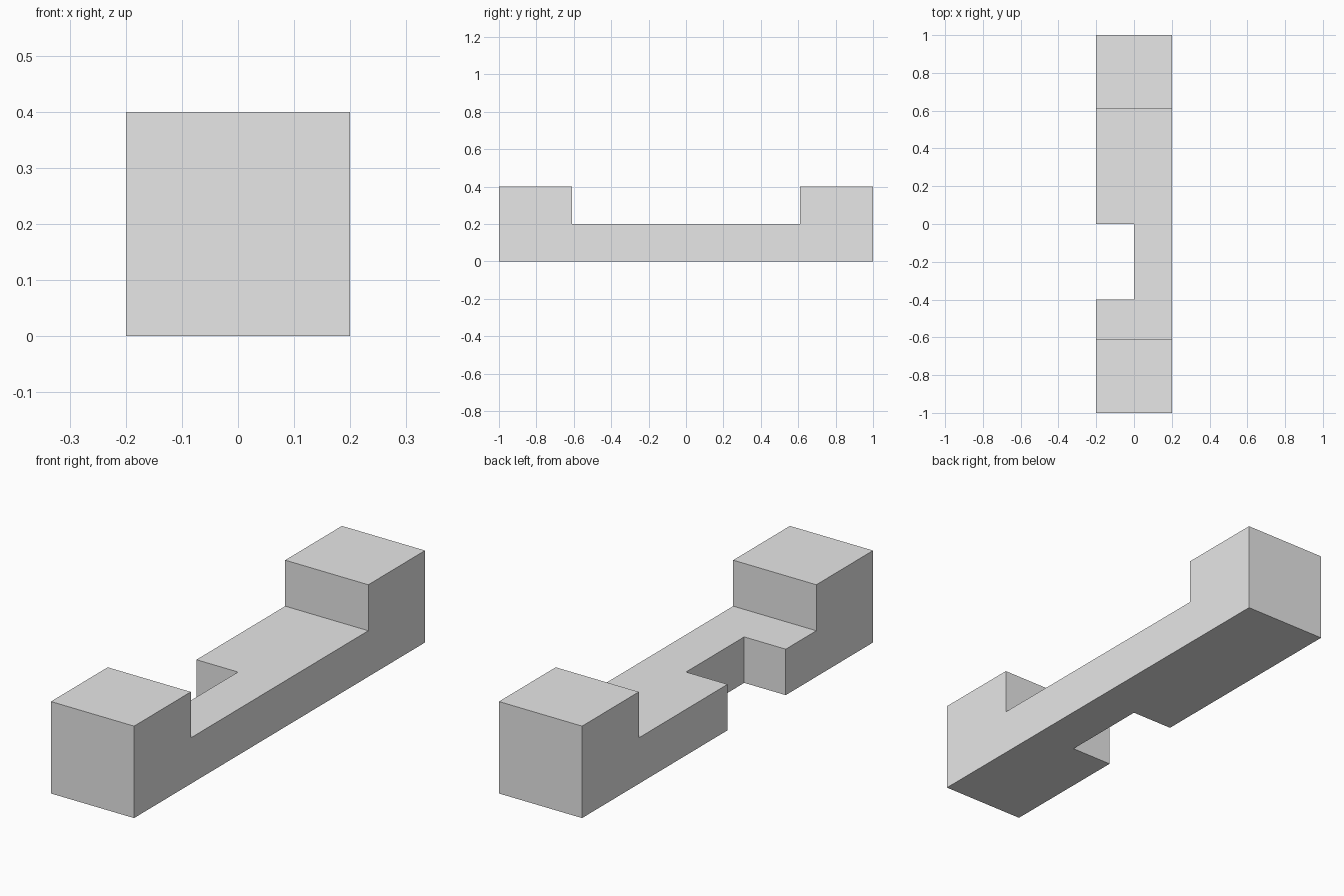
import bpy
import bmesh

cube = bpy.data.objects.get("Cube")
if cube:
    bpy.data.objects.remove(cube, do_unlink=True)

# Single plain grey
GREY = (0.8, 0.8, 0.8, 1.0)
grey = bpy.data.materials.new("light_grey")
grey.use_nodes = True
grey.diffuse_color = GREY
grey.node_tree.nodes["Principled BSDF"].inputs["Base Color"].default_value = GREY

HALF_WIDTH, HALF_LENGTH = 0.2, 1.0
STEP_Y = 0.61
LOW, HIGH = 0.2, 0.4


def extruded(name, points, offset):
    """Solid made by sweeping a flat outline along an offset."""
    bm = bmesh.new()
    face = bm.faces.new([bm.verts.new(p) for p in points])
    result = bmesh.ops.extrude_face_region(bm, geom=[face])
    verts = [v for v in result["geom"] if isinstance(v, bmesh.types.BMVert)]
    bmesh.ops.translate(bm, verts=verts, vec=offset)
    bmesh.ops.recalc_face_normals(bm, faces=bm.faces)
    mesh = bpy.data.meshes.new(name)
    bm.to_mesh(mesh)
    bm.free()
    mesh.materials.append(grey)
    obj = bpy.data.objects.new(name, mesh)
    bpy.context.collection.objects.link(obj)
    return obj


# Beam: side profile with a raised block at each end
half = [(HALF_LENGTH, 0), (HALF_LENGTH, HIGH), (STEP_Y, HIGH), (STEP_Y, LOW)]
profile = half + [(-y, z) for y, z in reversed(half)]
beam = extruded("notched_beam", [(-HALF_WIDTH, y, z) for y, z in profile],
                (2 * HALF_WIDTH, 0, 0))

# Notch cutter: rectangular bite out of one side of the low section
bite = [(-0.3, -0.4), (0, -0.4), (0, 0), (-0.3, 0)]
cutter = extruded("notch_cutter", [(x, y, -0.1) for x, y in bite], (0, 0, 0.6))
cutter.hide_render = True
cutter.hide_viewport = True
cutter.display_type = 'WIRE'

notch = beam.modifiers.new("side_notch", 'BOOLEAN')
notch.operation = 'DIFFERENCE'
notch.solver = 'EXACT'
notch.object = cutter
